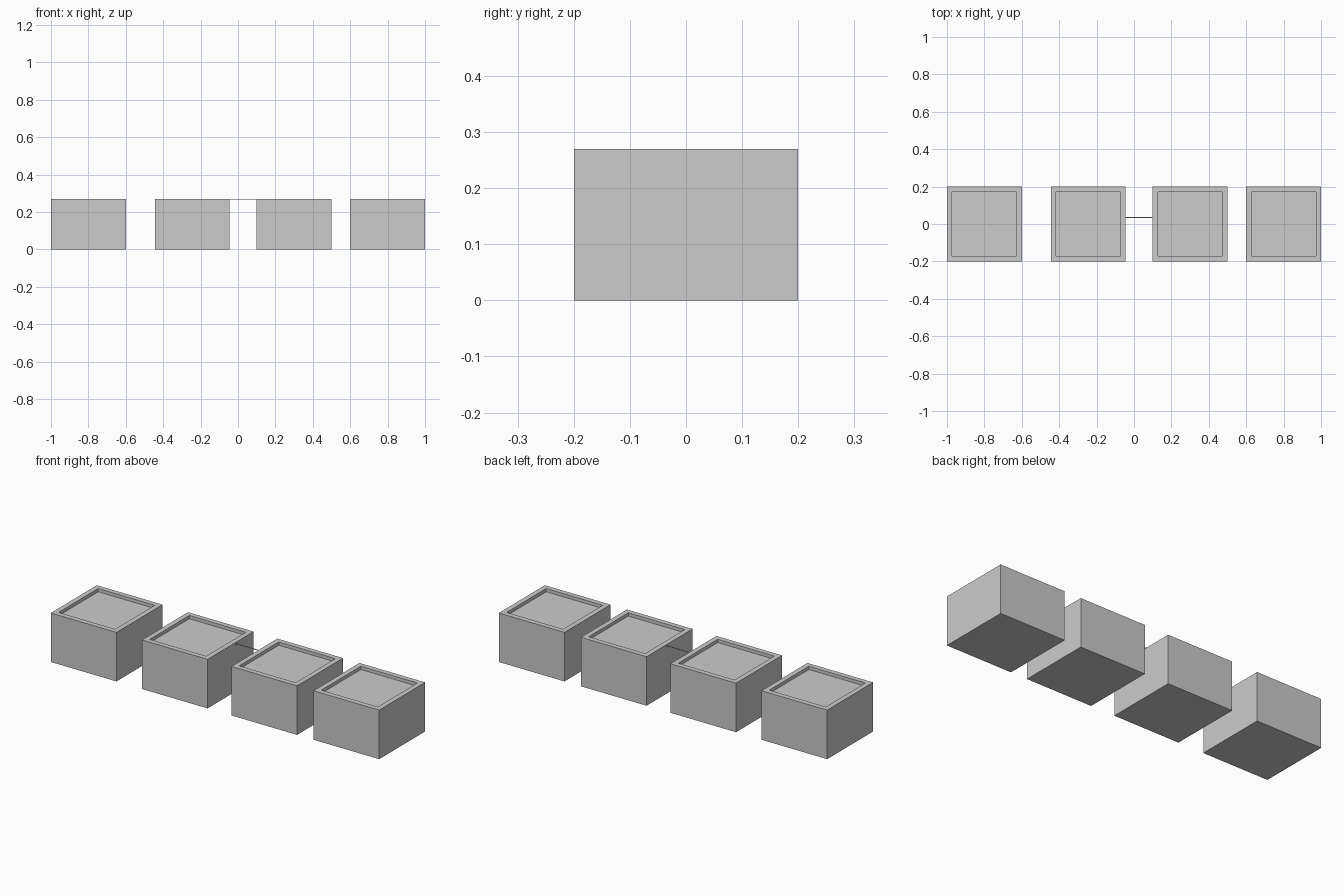
import bpy, bmesh
from mathutils import Matrix, Vector

if "Cube" in bpy.data.objects:
    bpy.data.objects.remove(bpy.data.objects["Cube"])

SIZE, HEIGHT, RIM, DEPTH = 0.4, 0.27, 0.028, 0.018


def finish(name, bm):
    mesh = bpy.data.meshes.new(name)
    bmesh.ops.recalc_face_normals(bm, faces=bm.faces)
    bm.to_mesh(mesh)
    bm.free()
    obj = bpy.data.objects.new(name, mesh)
    bpy.context.collection.objects.link(obj)
    return obj


def block(name, center, dims):
    bm = bmesh.new()
    bmesh.ops.create_cube(bm, size=1, matrix=Matrix.Translation(center) @ Matrix.Diagonal((*dims, 1)))
    return bm


def planter(index, x):
    # Square box with a raised rim around a shallow recessed top
    bm = block("planter_box", (x, 0, HEIGHT / 2), (SIZE, SIZE, HEIGHT))
    top = max(bm.faces, key=lambda f: f.calc_center_median().z)
    bmesh.ops.inset_region(bm, faces=[top], thickness=RIM, use_even_offset=True)
    ext = bmesh.ops.extrude_discrete_faces(bm, faces=[top])
    bmesh.ops.translate(bm, verts=ext["faces"][0].verts, vec=Vector((0, 0, -DEPTH)))
    finish(f"planter_box_{index}", bm)


for i, x in enumerate((-0.8, -0.245, 0.3, 0.8), 1):
    planter(i, x)

# Hair-thin strip bridging the two middle boxes
finish("link_strip", block("link_strip", (0.025, 0.035, HEIGHT - 0.001), (0.19, 0.005, 0.002)))
